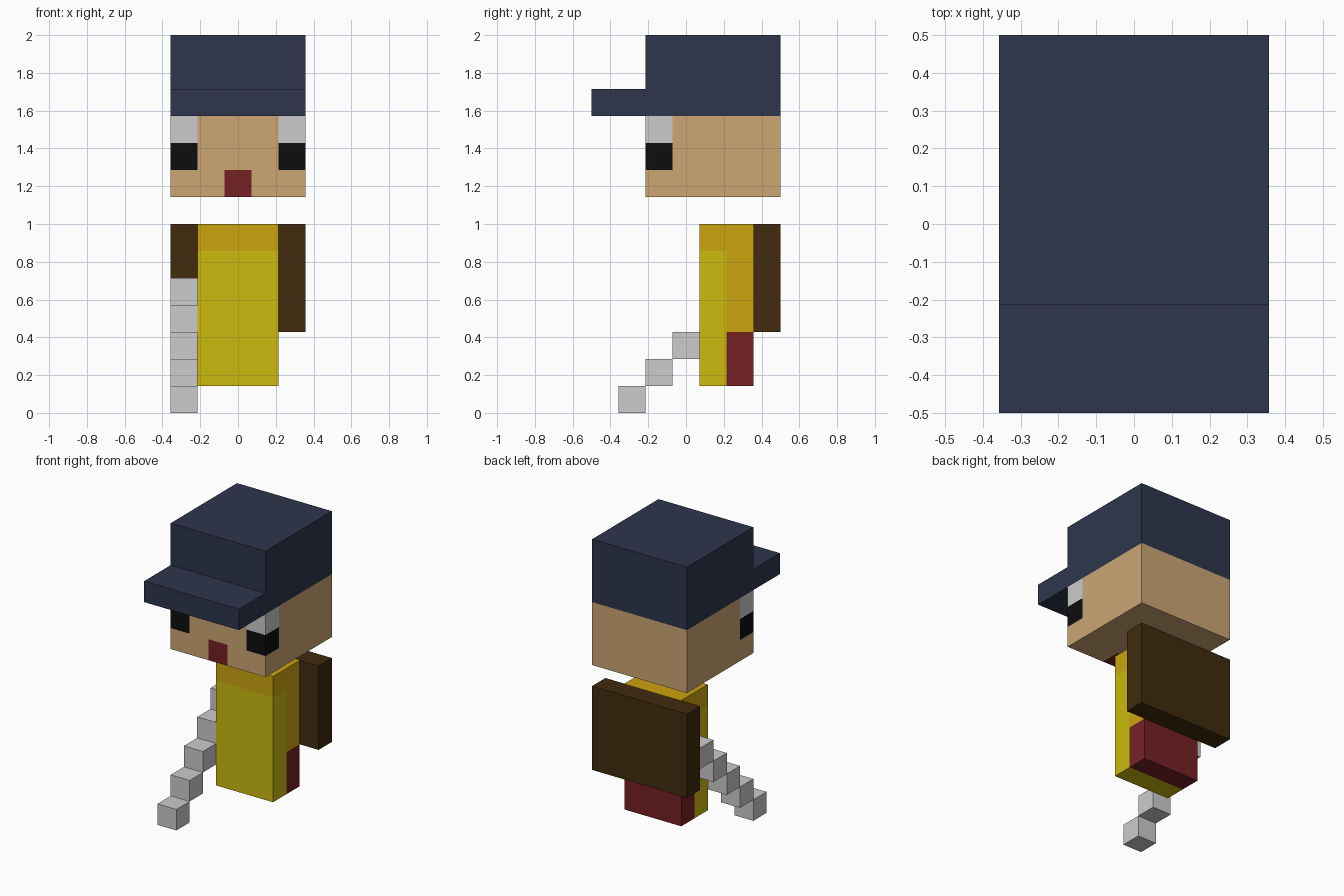
import bpy, bmesh
from mathutils import Vector

if "Cube" in bpy.data.objects:
    bpy.data.objects.remove(bpy.data.objects["Cube"])

V = 2 / 14                         # size of one block
OFFSET = Vector((2.5, 3.5, 0))     # centre of the block grid


def linear(c):
    c /= 255
    return c / 12.92 if c <= 0.04045 else ((c + 0.055) / 1.055) ** 2.4


def material(name, *rgb):
    m = bpy.data.materials.new(name)
    m.diffuse_color = (*[linear(c) for c in rgb], 1)
    m.use_nodes = True
    m.node_tree.nodes["Principled BSDF"].inputs["Base Color"].default_value = m.diffuse_color
    return m


navy = material("navy", 46, 54, 76)
skin = material("skin tan", 204, 166, 116)
grey = material("light grey", 204, 204, 204)
black = material("black", 13, 13, 13)
red = material("dark red", 118, 33, 36)
yellow = material("yellow", 204, 186, 15)
gold = material("gold", 204, 164, 15)
brown = material("brown", 65, 43, 14)


def finish(bm, name, mats, rule=None):
    """Colour faces by the block just beneath each face, then scale to units."""
    bmesh.ops.recalc_face_normals(bm, faces=bm.faces)
    if rule:
        for f in bm.faces:
            f.material_index = rule(*(f.calc_center_median() - f.normal * 0.5))
    for v in bm.verts:
        v.co = (v.co - OFFSET) * V
    mesh = bpy.data.meshes.new(name)
    bm.to_mesh(mesh)
    bm.free()
    for m in mats:
        mesh.materials.append(m)
    obj = bpy.data.objects.new(name, mesh)
    bpy.context.collection.objects.link(obj)


def box(name, lo, hi, mats, cuts=((), (), ()), rule=None):
    """Box in block coordinates, sliced along each axis where colours change."""
    lo, hi = Vector(lo), Vector(hi)
    bm = bmesh.new()
    bmesh.ops.create_cube(bm, size=1)
    for v in bm.verts:
        v.co = (lo + hi) / 2 + v.co * (hi - lo)
    for axis, places in enumerate(cuts):
        normal = Vector([float(axis == i) for i in range(3)])
        for p in places:
            bmesh.ops.bisect_plane(bm, geom=bm.verts[:] + bm.edges[:] + bm.faces[:],
                                   plane_co=normal * p, plane_no=normal)
    finish(bm, name, mats, rule)


# Cap with peak: side profile extruded across the width
profile = [(0, 11), (7, 11), (7, 14), (2, 14), (2, 12), (0, 12)]
bm = bmesh.new()
side = bm.faces.new([bm.verts.new((0, y, z)) for y, z in profile])
geom = bmesh.ops.extrude_face_region(bm, geom=[side])["geom"]
bmesh.ops.translate(bm, vec=(5, 0, 0),
                    verts=[g for g in geom if isinstance(g, bmesh.types.BMVert)])
finish(bm, "cap", [navy])


# Head with eyes on the front corners and a mouth
def head_colour(x, y, z):
    if y < 3:
        if x < 1 or x > 4:
            return 1 if z > 10 else 2 if z > 9 else 0
        if 2 < x < 3 and z < 9:
            return 3
    return 0


box("head", (0, 2, 8), (5, 7, 11), [skin, grey, black, red],
    ((1, 2, 3, 4), (3,), (9, 10)), head_colour)


# Torso: yellow front, gold collar and back, red lower back
def torso_colour(x, y, z):
    if y < 5:
        return 1 if z > 6 else 0
    return 2 if z < 3 else 1


box("torso", (1, 4, 1), (4, 6, 7), [yellow, gold, red], ((), (5,), (3, 6)), torso_colour)

# Flat pack on the back
box("back_panel", (0, 6, 3), (5, 7, 7), [brown])

# Diagonal row of blocks at the side
for k in range(5):
    box(f"side_block_{k + 1}", (0, k + 1, k), (1, k + 2, k + 1), [grey])
